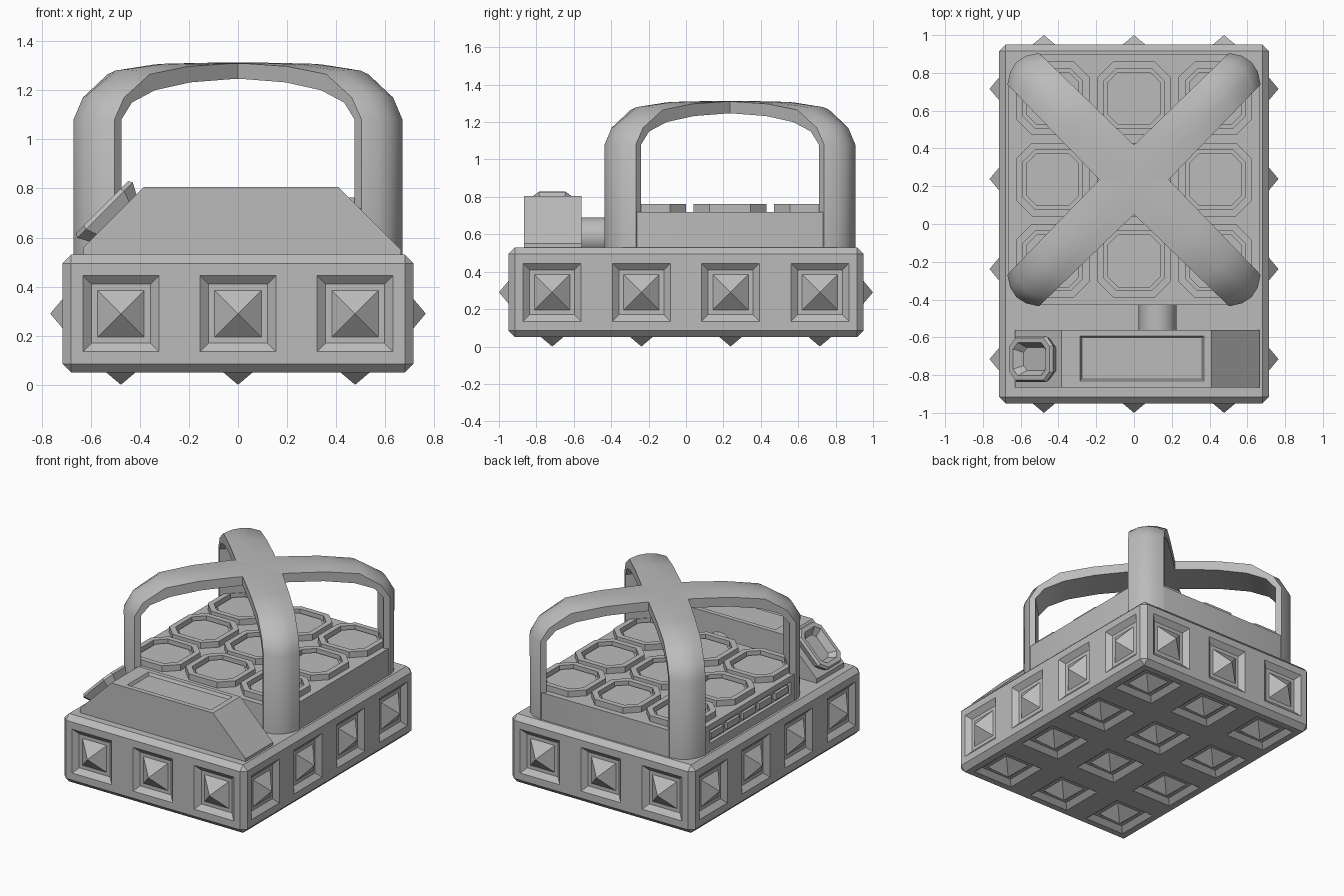
import bpy, bmesh, math
from mathutils import Vector, Matrix

cube = bpy.data.objects.get("Cube")
if cube:
    bpy.data.objects.remove(cube, do_unlink=True)

grey = bpy.data.materials.new("plain grey")
grey.use_nodes = True
COLOR = (0.5, 0.5, 0.5, 1)
grey.diffuse_color = COLOR
grey.node_tree.nodes["Principled BSDF"].inputs["Base Color"].default_value = COLOR


def finish(bm, name, smooth=None):
    bmesh.ops.remove_doubles(bm, verts=bm.verts, dist=0.0005)
    bmesh.ops.recalc_face_normals(bm, faces=bm.faces)
    mesh = bpy.data.meshes.new(name)
    bm.to_mesh(mesh)
    bm.free()
    mesh.materials.append(grey)
    ob = bpy.data.objects.new(name, mesh)
    bpy.context.collection.objects.link(ob)
    if smooth:
        bpy.ops.object.select_all(action="DESELECT")
        ob.select_set(True)
        bpy.context.view_layer.objects.active = ob
        bpy.ops.object.shade_smooth_by_angle(angle=math.radians(smooth))
    return ob


def loft(bm, rings, cap_first=False, cap_last=False):
    """Bridge closed rings of points with quads."""
    loops = [[bm.verts.new(p) for p in ring] for ring in rings]
    for a, b in zip(loops, loops[1:]):
        for i in range(len(a)):
            j = (i + 1) % len(a)
            bm.faces.new((a[i], a[j], b[j], b[i]))
    if cap_first:
        bm.faces.new(loops[0])
    if cap_last:
        bm.faces.new(loops[-1])


def rect(x0, x1, y0, y1, z):
    return [Vector(p) for p in ((x0, y0, z), (x1, y0, z), (x1, y1, z), (x0, y1, z))]


def octagon(hx, hy, cut, z):
    """Rectangle with cut corners."""
    return [Vector((sx * x, sy * y, z)) for sx, sy, flip in
            ((1, 1, 0), (-1, 1, 1), (-1, -1, 0), (1, -1, 1))
            for x, y in (((hx, hy - cut), (hx - cut, hy))[::-1 if flip else 1])]


def box(name, x, y, z):
    bm = bmesh.new()
    loft(bm, [rect(*x, *y, z[0]), rect(*x, *y, z[1])], True, True)
    return finish(bm, name)


# Base: chamfered block whose sides and underside are studded panels
HX, HY, HZ, MID, CH = 0.715, 0.95, 0.24, 0.29, 0.035
PITCH = 0.477


def studded_panel(bm, centre, u, v, nu, nv, hu, hv):
    n = u.cross(v)

    def cells(count, half):
        mids = [(i - (count - 1) / 2) * PITCH for i in range(count)]
        edges = [-half] + [m + PITCH / 2 for m in mids[:-1]] + [half]
        return list(zip(mids, edges, edges[1:]))

    for cu, u0, u1 in cells(nu, hu):
        for cv, v0, v1 in cells(nv, hv):
            rings = [rect(u0, u1, v0, v1, 0)]
            for h, d in ((0.155, 0), (0.12, -0.03), (0.095, -0.03), (0.0001, 0.05)):
                rings.append(rect(cu - h, cu + h, cv - h, cv + h, d))
            loft(bm, [[centre + u * p.x + v * p.y + n * p.z for p in r] for r in rings])


bm = bmesh.new()
bmesh.ops.create_cube(bm, size=2, matrix=Matrix.Translation((0, 0, MID)) @ Matrix.Diagonal((HX, HY, HZ, 1)))
bmesh.ops.bevel(bm, geom=bm.edges[:], offset=CH, segments=1, affect="EDGES")
bm.normal_update()
flat = [f for f in bm.faces if max(abs(c) for c in f.normal) > 0.99 and f.normal.z < 0.9]
bmesh.ops.delete(bm, geom=flat, context="FACES")
X, Y, Z = Vector((1, 0, 0)), Vector((0, 1, 0)), Vector((0, 0, 1))
mid = Z * MID
ix, iy, iz = HX - CH, HY - CH, HZ - CH
studded_panel(bm, mid - Y * HY, X, Z, 3, 1, ix, iz)
studded_panel(bm, mid + Y * HY, -X, Z, 3, 1, ix, iz)
studded_panel(bm, mid + X * HX, Y, Z, 4, 1, iy, iz)
studded_panel(bm, mid - X * HX, -Y, Z, 4, 1, iy, iz)
studded_panel(bm, mid - Z * HZ, X, -Y, 3, 4, ix, iy)
finish(bm, "studded_base")

# Deck: square block with rounded corners
CY, DECK, R = 0.235, 0.665, 0.165
bm = bmesh.new()
outline = []
for q in range(4):
    for s in range(5):
        a = math.radians(q * 90 + s * 22.5)
        sx, sy = (1, -1, -1, 1)[q], (1, 1, -1, -1)[q]
        outline.append((sx * (DECK - R) + R * math.cos(a), CY + sy * (DECK - R) + R * math.sin(a)))
loft(bm, [[Vector((x, y, z)) for x, y in outline] for z in (0.52, 0.72)], True, True)
deck = finish(bm, "deck", 30)

# Recessed side strip with raised bars
cutter = box("strip_cutter", (-0.8, -0.64), (-0.22, 0.68), (0.59, 0.68))
cutter.hide_render = True
cutter.hide_viewport = True
mod = deck.modifiers.new("strip", "BOOLEAN")
mod.operation = "DIFFERENCE"
mod.object = cutter
for i in range(5):
    y = -0.13 + i * 0.18
    box(f"strip_bar_{i + 1}", (-0.66, -0.63), (y - 0.07, y + 0.07), (0.61, 0.655))

# Nine octagonal keys: rim with a sunken pad
for i in range(3):
    for j in range(3):
        bm = bmesh.new()
        loft(bm, [octagon(0.195, 0.195, 0.085, 0.71), octagon(0.195, 0.195, 0.085, 0.762),
                  octagon(0.158, 0.158, 0.065, 0.762), octagon(0.158, 0.158, 0.065, 0.725),
                  octagon(0.14, 0.14, 0.055, 0.725), octagon(0.14, 0.14, 0.055, 0.742)], True, True)
        bm.transform(Matrix.Translation(((i - 1) * 0.43, CY + (j - 1) * 0.43, 0)))
        finish(bm, f"key_{i + 1}_{j + 1}")

# Crossed handle: each row gives distance out and height of inner edge, outer edge and crown
rows = [((0.79, 0.53), (0.83, 0.53), (0.877, 0.53)),
        ((0.79, 1.08), (0.83, 1.08), (0.88, 1.08)),
        ((0.73, 1.15), (0.775, 1.17), (0.82, 1.185)),
        ((0.60, 1.20), (0.63, 1.265), (0.65, 1.285)),
        ((0.40, 1.232), (0.41, 1.297), (0.42, 1.308)),
        ((0.17, 1.245), (0.17, 1.309), (0.17, 1.312)),
        ((0, 1.247), (0, 1.31), (0, 1.312))]
rows += [tuple((-d, z) for d, z in row) for row in rows[-2::-1]]
for name, turn in (("handle_arch_a", 45), ("handle_arch_b", 135)):
    bm = bmesh.new()
    rings = []
    for inner, edge, crown in rows:
        w = 0.118 + 0.014 * (1 - abs(edge[0]) / 0.83)
        e, c = Vector(edge), Vector(crown)
        side = e.lerp(c, 0.75)
        section = [(inner, -w), (e, -w), (side, -w / 2), (c, 0), (side, w / 2), (e, w), (inner, w)]
        rings.append([Vector((p[0], s, p[1])) for p, s in section])
    loft(bm, rings, True, True)
    bm.transform(Matrix.Translation((0, CY, 0)) @ Matrix.Rotation(math.radians(turn), 4, "Z"))
    finish(bm, name, 35)

# Front console: sloped block with a shallow top recess
profile = [(-0.385, 0.805), (-0.63, 0.56), (-0.63, 0.52), (0.665, 0.52), (0.665, 0.55), (0.41, 0.805)]
Y0, Y1 = -0.865, -0.56
bm = bmesh.new()
loft(bm, [[Vector((x, y, z)) for x, z in profile] for y in (Y0, Y1)], True, True)
bm.normal_update()
top = [f for f in bm.faces if f.calc_center_median().z > 0.8]
bmesh.ops.delete(bm, geom=top, context="FACES_ONLY")
loft(bm, [rect(-0.385, 0.41, Y0, Y1, 0.805), rect(-0.285, 0.37, -0.83, -0.592, 0.805),
          rect(-0.275, 0.36, -0.82, -0.602, 0.785)], cap_last=True)
finish(bm, "console")

# Flared screen on the console slope
bm = bmesh.new()
loft(bm, [octagon(0.13, 0.10, 0.04, -0.01), octagon(0.16, 0.122, 0.05, 0.045),
          octagon(0.15, 0.112, 0.045, 0.062), octagon(0.122, 0.088, 0.035, 0.062),
          octagon(0.09, 0.06, 0.025, 0.015)], True, True)
bm.transform(Matrix.Translation((-0.51, -0.715, 0.68)) @ Matrix.Rotation(math.radians(-45), 4, "Y"))
finish(bm, "slope_screen")

# Pipe between console and deck
bm = bmesh.new()
ring = [(0.125 + 0.1 * math.cos(a), 0.59 + 0.1 * math.sin(a)) for a in (i * math.pi / 8 for i in range(16))]
loft(bm, [[Vector((x, y, z)) for x, z in ring] for y in (-0.58, -0.4)], True, True)
finish(bm, "pipe", 30)
